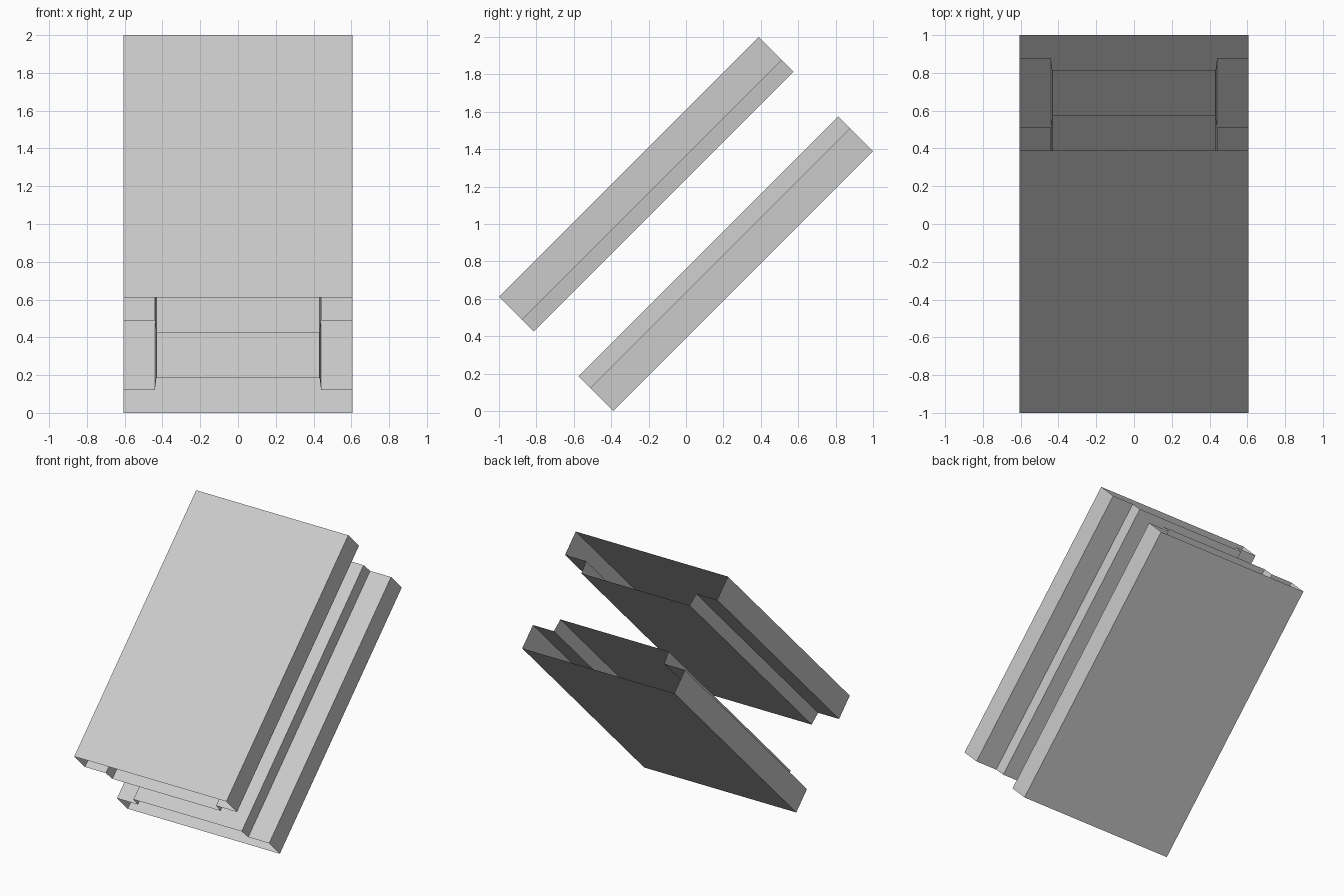
import bpy
import bmesh

if "Cube" in bpy.data.objects:
    bpy.data.objects.remove(bpy.data.objects["Cube"])

HALF_W = 0.607            # half width of each panel
BASE, TIP = 0.44, 0.432   # half width of the raised band, at root and at face
D1, D2 = 0.122, 0.185     # depth (along y and -z) of the rim and the raised band
RUN = 1.39                # rise and run of the 45 degree slope

# Closed stepped cross-section: (x, depth)
PROFILE = [(-HALF_W, 0), (HALF_W, 0), (HALF_W, D1), (BASE, D1), (TIP, D2),
           (-TIP, D2), (-BASE, D1), (-HALF_W, D1)]


def stepped_panel(name, flip):
    """Open-ended stepped sleeve; flip = -1 turns it half way round the x axis."""
    bm = bmesh.new()
    rings = []
    for t in (0, RUN):
        rings.append([bm.verts.new((x, flip * (-1 + t + d), 1 + flip * (-0.39 + t - d)))
                      for x, d in PROFILE])
    low, high = rings
    n = len(PROFILE)
    for i in range(n):
        j = (i + 1) % n
        bm.faces.new((low[i], low[j], high[j], high[i]))
    # Face the walls outward: the first face is the broad outer one
    bm.normal_update()
    bm.faces.ensure_lookup_table()
    if bm.faces[0].normal.z * flip < 0:
        bmesh.ops.reverse_faces(bm, faces=bm.faces[:])
    mesh = bpy.data.meshes.new(name)
    bm.to_mesh(mesh)
    bm.free()
    obj = bpy.data.objects.new(name, mesh)
    bpy.context.collection.objects.link(obj)
    return obj


# Two matching panels facing each other
stepped_panel("upper_panel", 1)
stepped_panel("lower_panel", -1)
